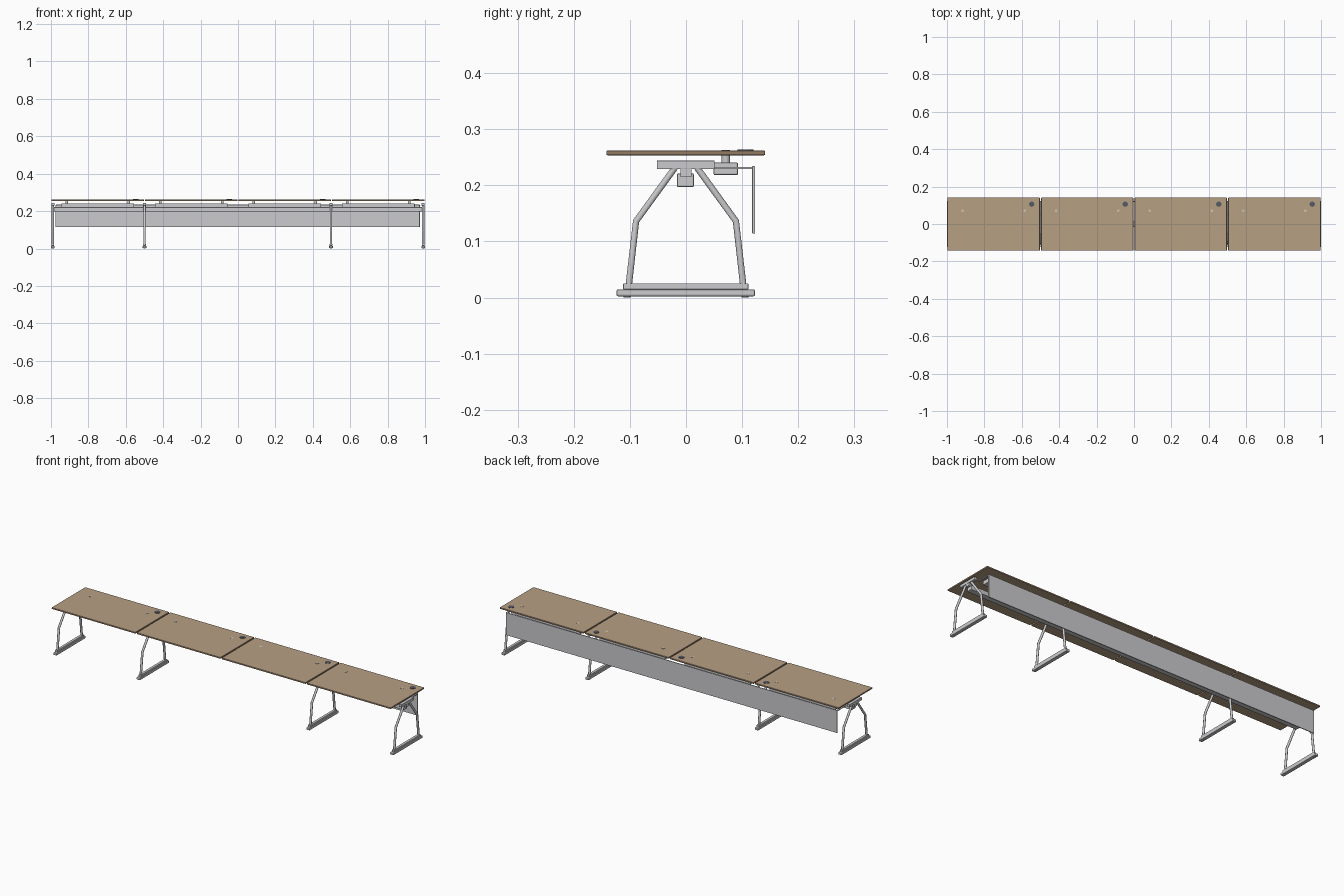
import bpy
import bmesh
from mathutils import Vector

old = bpy.data.objects.get("Cube")
if old:
    bpy.data.objects.remove(old, do_unlink=True)


def material(name, rgb):
    m = bpy.data.materials.new(name)
    m.use_nodes = True
    m.diffuse_color = (*rgb, 1)
    m.node_tree.nodes["Principled BSDF"].inputs["Base Color"].default_value = (*rgb, 1)
    return m


WOOD = material("light wood", (0.47, 0.35, 0.23))
EDGE = material("brown edge band", (0.29, 0.20, 0.13))
GREY = material("light grey metal", (0.60, 0.60, 0.62))
DARK = material("dark plastic", (0.09, 0.10, 0.13))
PALE = material("pale cap", (0.62, 0.55, 0.45))


def finish(name, bm, mats):
    mesh = bpy.data.meshes.new(name)
    bm.to_mesh(mesh)
    bm.free()
    for m in mats:
        mesh.materials.append(m)
    ob = bpy.data.objects.new(name, mesh)
    bpy.context.collection.objects.link(ob)
    return ob


def box(name, xs, ys, zs, mats, bevel=0.0):
    bm = bmesh.new()
    bmesh.ops.create_cube(bm, size=1)
    for v in bm.verts:
        for i, (lo, hi) in enumerate((xs, ys, zs)):
            v.co[i] = hi if v.co[i] > 0 else lo
    if bevel:
        bmesh.ops.bevel(bm, geom=bm.edges[:], offset=bevel, segments=2,
                        profile=0.5, affect='EDGES')
    return finish(name, bm, mats)


def disc(name, x, y, zs, radius, mat):
    bm = bmesh.new()
    bmesh.ops.create_cone(bm, cap_ends=True, segments=24, radius1=radius,
                          radius2=radius, depth=zs[1] - zs[0])
    bmesh.ops.translate(bm, verts=bm.verts, vec=Vector((x, y, sum(zs) / 2)))
    ob = finish(name, bm, [mat])
    for f in ob.data.polygons:
        f.use_smooth = abs(f.normal.z) < 0.5
    return ob


def tube(name, points, radius, mat):
    curve = bpy.data.curves.new(name, 'CURVE')
    curve.dimensions = '3D'
    curve.bevel_depth = radius
    curve.bevel_resolution = 3
    curve.use_fill_caps = True
    spline = curve.splines.new('POLY')
    spline.points.add(len(points) - 1)
    for p, co in zip(spline.points, points):
        p.co = (*co, 1)
    curve.materials.append(mat)
    ob = bpy.data.objects.new(name, curve)
    bpy.context.collection.objects.link(ob)
    return ob


# Four desk tops, each with its fittings
for n in range(4):
    cx = -0.75 + 0.5 * n
    top = box(f"desk_top_{n}", (cx - 0.2465, cx + 0.2465), (-0.142, 0.141),
              (0.2535, 0.262), [WOOD, EDGE], 0.0022)
    for f in top.data.polygons:
        f.material_index = int(abs(f.normal.z) < 0.8)
    disc(f"cable_grommet_{n}", cx + 0.203, 0.106, (0.26, 0.264), 0.014, DARK)
    box(f"cable_tray_{n}", (cx - 0.195, cx + 0.195), (0.049, 0.093),
        (0.218, 0.2405), [GREY], 0.003)
    for side, dx in (("right", -0.166), ("left", 0.166)):
        disc(f"tray_post_{side}_{n}", cx + dx, 0.071, (0.239, 0.254), 0.0075, GREY)
        disc(f"post_cap_{side}_{n}", cx + dx, 0.071, (0.261, 0.263), 0.0075, PALE)

# Four leg frames
for n, x in enumerate((-0.99, -0.5, 0.497, 0.99)):
    box(f"foot_base_{n}", (x - 0.01, x + 0.01), (-0.124, 0.123),
        (0.002, 0.0145), [GREY], 0.003)
    box(f"foot_rail_{n}", (x - 0.007, x + 0.007), (-0.112, 0.111),
        (0.0145, 0.025), [GREY], 0.001)
    box(f"support_arm_{n}", (x - 0.008, x + 0.008), (-0.052, 0.051),
        (0.229, 0.244), [GREY], 0.001)
    for s, side in ((-1, "front"), (1, "back")):
        tube(f"{side}_leg_{n}",
             [(x, s * 0.102, 0.022), (x, s * 0.089, 0.136), (x, s * 0.02, 0.231)],
             0.006, GREY)
        disc(f"{side}_glide_{n}", x, s * 0.105, (0, 0.004), 0.006, GREY)
    box(f"beam_bracket_{n}", (x - 0.007, x + 0.007), (-0.01, 0.01),
        (0.215, 0.232), [GREY])

# Long beam and modesty panel
box("long_beam", (-0.985, 0.985), (-0.016, 0.014), (0.197, 0.221), [GREY], 0.002)
box("modesty_panel", (-0.975, 0.972), (0.118, 0.123), (0.114, 0.234), [GREY], 0.001)
for n, x in enumerate((-0.97, -0.5, 0.497, 0.97)):
    box(f"panel_bracket_{n}", (x - 0.005, x + 0.005), (0.045, 0.119),
        (0.229, 0.233), [GREY])
